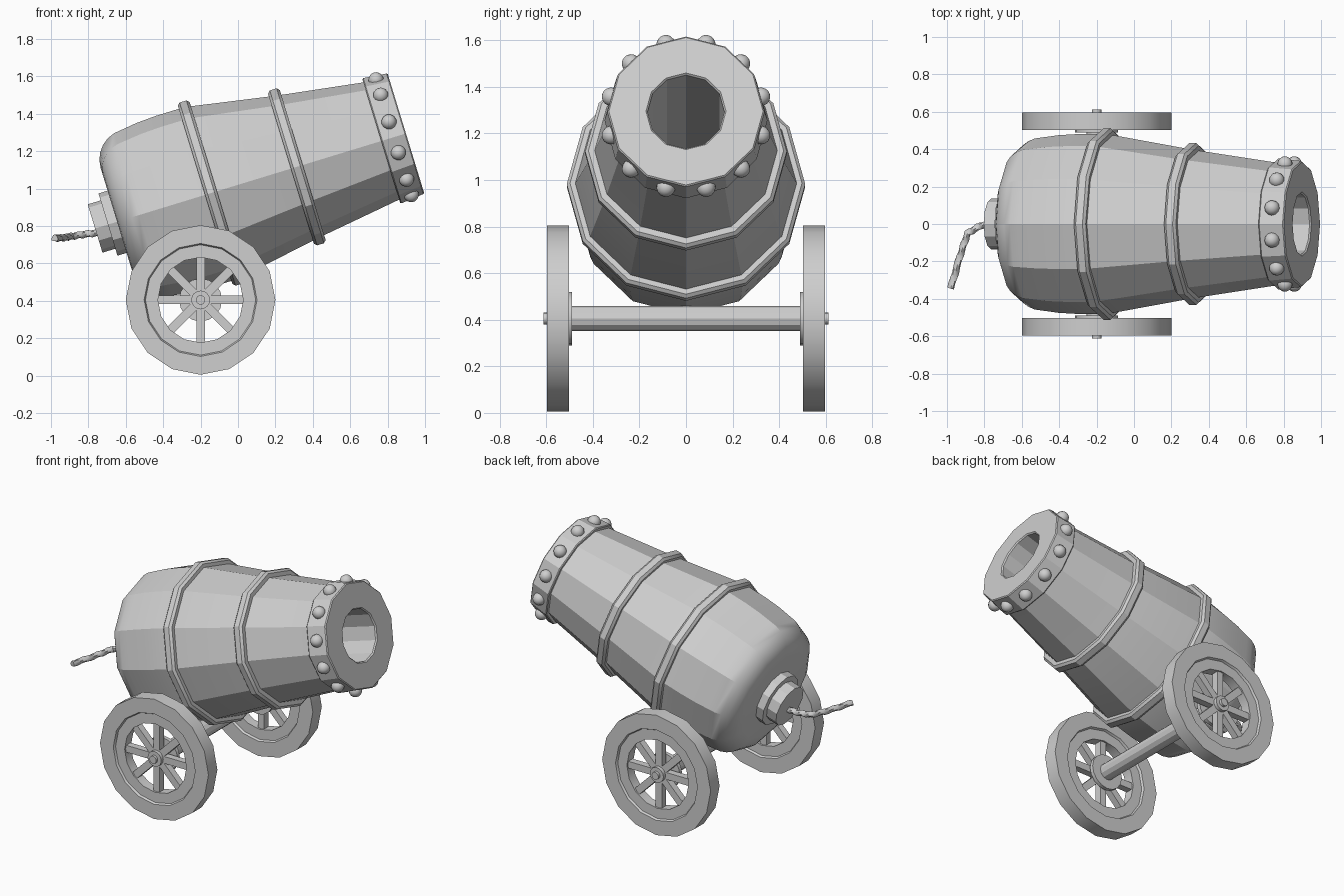
import bpy, bmesh
from math import sin, cos, pi, radians
from mathutils import Matrix, Vector

cube = bpy.data.objects.get("Cube")
if cube:
    bpy.data.objects.remove(cube, do_unlink=True)

grey = bpy.data.materials.new("plain_grey")
grey.use_nodes = True
grey.diffuse_color = (0.62, 0.62, 0.62, 1)
grey.node_tree.nodes["Principled BSDF"].inputs["Base Color"].default_value = grey.diffuse_color


def finish(name, bm, matrix=Matrix(), angle=25):
    """Turn a bmesh into a shaded object placed by the matrix."""
    bmesh.ops.remove_doubles(bm, verts=bm.verts, dist=1e-5)
    bmesh.ops.recalc_face_normals(bm, faces=bm.faces)
    bm.transform(matrix)
    mesh = bpy.data.meshes.new(name)
    bm.to_mesh(mesh)
    bm.free()
    mesh.materials.append(grey)
    obj = bpy.data.objects.new(name, mesh)
    bpy.context.collection.objects.link(obj)
    bpy.ops.object.select_all(action='DESELECT')
    obj.select_set(True)
    bpy.context.view_layer.objects.active = obj
    bpy.ops.object.shade_smooth_by_angle(angle=radians(angle))
    return obj


def skin(bm, rings, closed=False):
    """Bridge equal rings of vertices with quads."""
    count = len(rings[0])
    pairs = list(zip(rings, rings[1:])) + ([(rings[-1], rings[0])] if closed else [])
    for a, b in pairs:
        for i in range(count):
            j = (i + 1) % count
            bm.faces.new((a[i], a[j], b[j], b[i]))


def lathe(name, profile, sides, matrix, closed=False):
    """Revolve (position, radius) points about local x."""
    bm = bmesh.new()
    rings = [[bm.verts.new((u, r * sin(2 * pi * k / sides), r * cos(2 * pi * k / sides)))
              for k in range(sides)] for u, r in profile]
    skin(bm, rings, closed)
    bmesh.ops.dissolve_degenerate(bm, dist=1e-6, edges=bm.edges)
    return finish(name, bm, matrix)


# Barrel frame: origin at the muzzle centre, x along the bore
SIDES = 12
tilt = Matrix.Translation((0.898, 0, 1.295)) @ Matrix.Rotation(radians(-17), 4, 'Y')

# Barrel body with a rounded breech
breech = [(-1.45 - 0.165 * sin(a), 0.30 + 0.163 * cos(a))
          for a in (radians(90 - 15 * i) for i in range(7))]
lathe("barrel", [(-1.615, 0)] + breech + [(-1.36, 0.475), (-1.25, 0.481), (-1.09, 0.481),
      (-0.61, 0.397), (-0.1, 0.322)], SIDES, tilt)

# Muzzle collar and bore
lathe("muzzle_collar", [(-0.138, 0.3), (-0.138, 0.345), (-0.132, 0.35), (-0.006, 0.337),
      (0, 0.331), (0, 0.172), (-0.008, 0.165), (-1.2, 0.165), (-1.2, 0)], SIDES, tilt)

# Chamfered hoops
for name, u, inner, outer in (("rear_hoop", -1.09, 0.46, 0.512),
                              ("front_hoop", -0.61, 0.38, 0.433)):
    lathe(name, [(u - 0.033, inner), (u - 0.033, outer - 0.014), (u - 0.019, outer),
                 (u + 0.019, outer), (u + 0.033, outer - 0.014), (u + 0.033, inner)],
          SIDES, tilt, closed=True)

# Stepped breech cap
lathe("breech_cap", [(-1.6, 0.174), (-1.666, 0.174), (-1.666, 0.135), (-1.738, 0.135),
      (-1.738, 0)], SIDES, tilt)

# Domed rivets, one per collar face
bm = bmesh.new()
for k in range(SIDES):
    a = 2 * pi * (k + 0.5) / SIDES
    spot = Matrix.Translation((-0.069, 0.332 * sin(a), 0.332 * cos(a)))
    turn = Matrix.Rotation(-a, 4, 'X')
    bmesh.ops.create_uvsphere(bm, u_segments=12, v_segments=8, radius=0.041,
                              matrix=spot @ turn)
finish("collar_rivets", bm, tilt, 50)

# Twisted fuse rope
path = [Vector(p) for p in ((-0.74, 0, 0.765), (-0.82, -0.008, 0.756), (-0.89, -0.05, 0.745),
                            (-0.93, -0.17, 0.737), (-0.98, -0.345, 0.735))]
STEPS = 14
bm = bmesh.new()
rings = []
for s in range(STEPS * (len(path) - 1) + 1):
    i = min(s // STEPS, len(path) - 2)
    point = path[i].lerp(path[i + 1], s / STEPS - i)
    tangent = (path[i + 1] - path[max(i - 1, 0)]).normalized()
    side = tangent.cross(Vector((0, 0, 1))).normalized()
    up = side.cross(tangent)
    ring = []
    for k in range(12):
        a = 2 * pi * k / 12
        r = 0.018 + 0.003 * cos(3 * a + s * 0.7)
        ring.append(bm.verts.new(point + side * r * cos(a) + up * r * sin(a)))
    rings.append(ring)
skin(bm, rings)
bm.faces.new(rings[0])
bm.faces.new(rings[-1])
finish("fuse", bm, angle=40)

# Axle
hub_centre = Matrix.Translation((-0.2, 0, 0.405))
across = hub_centre @ Matrix.Rotation(pi / 2, 4, 'Z')
lathe("axle", [(-0.52, 0), (-0.52, 0.054), (0.52, 0.054), (0.52, 0)], 12, across)

# Wheels, one on each side
for label, side in (("right", -1), ("left", 1)):
    place = hub_centre @ Matrix.Rotation(side * pi / 2, 4, 'Z')
    lathe(label + "_wheel_rim", [(0.503, 0.4), (0.597, 0.4), (0.597, 0.302), (0.583, 0.295),
          (0.583, 0.228), (0.517, 0.228), (0.517, 0.295), (0.503, 0.302)],
          16, place, closed=True)
    lathe(label + "_wheel_hub", [(0.49, 0), (0.49, 0.115), (0.515, 0.115), (0.515, 0.05),
          (0.595, 0.05), (0.595, 0.025), (0.612, 0.025), (0.612, 0)], 16, place)
    bm = bmesh.new()
    for k in range(4):
        bmesh.ops.create_cube(bm, size=1, matrix=Matrix.Rotation(k * pi / 4, 4, 'X')
                              @ Matrix.Translation((0.55, 0, 0))
                              @ Matrix.Diagonal((0.045, 0.046, 0.48, 1)))
    finish(label + "_wheel_spokes", bm, place)
